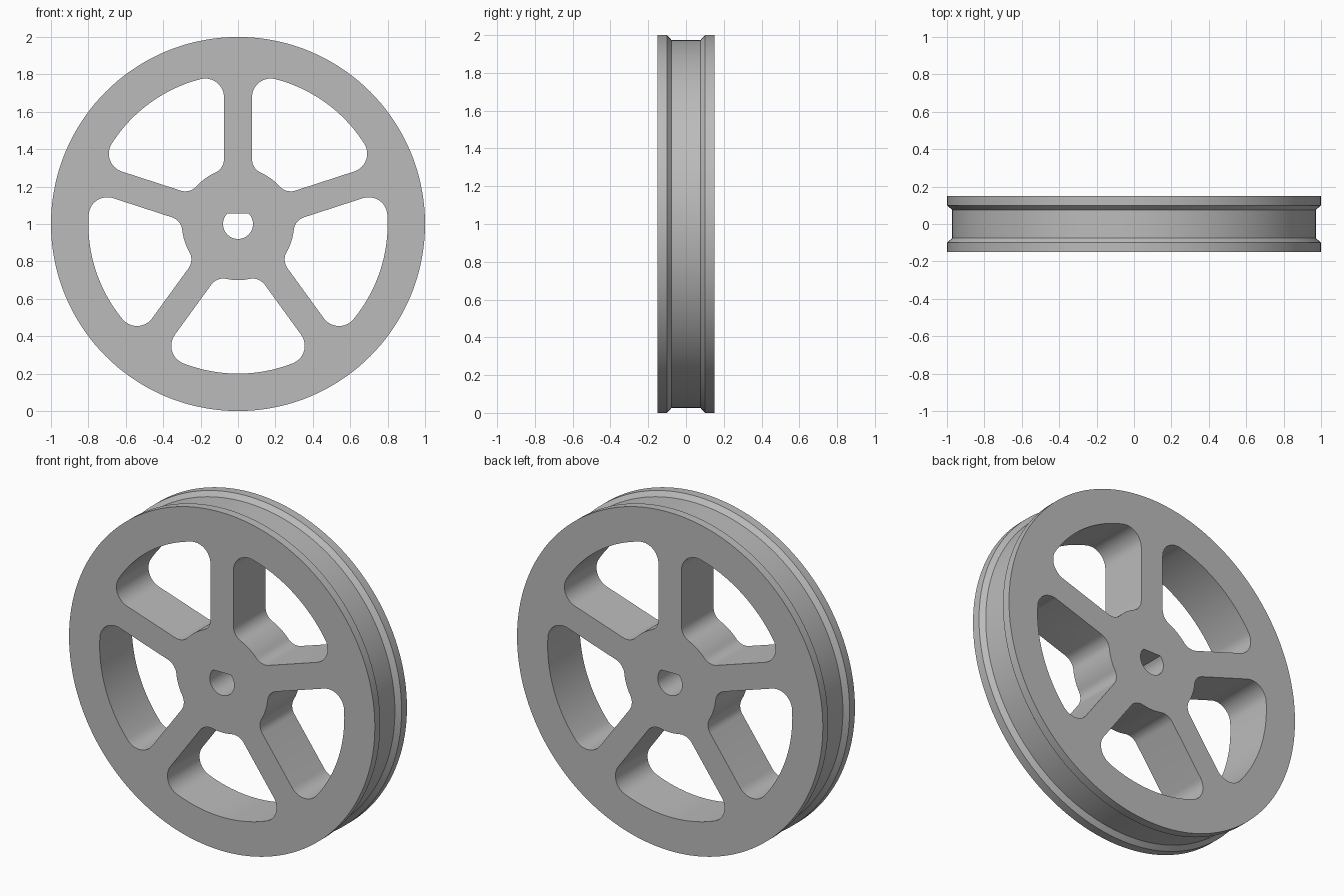
import bpy, bmesh
from math import sin, cos, asin, radians, pi

HALF = 0.15       # half width of the wheel
HUB, RIM = 0.30, 0.80
SPOKE = 0.075     # half width of a spoke
FIL_OUT, FIL_IN = 0.10, 0.08

cube = bpy.data.objects.get("Cube")
if cube:
    bpy.data.objects.remove(cube, do_unlink=True)


def arc(cx, cz, r, a0, a1, n):
    return [(cx + r * cos(a0 + (a1 - a0) * i / n),
             cz + r * sin(a0 + (a1 - a0) * i / n)) for i in range(n + 1)]


def loft(name, rings):
    """Closed solid from (y, outline) rings, capped at both ends."""
    bm = bmesh.new()
    loops = [[bm.verts.new((x, y, z + 1)) for x, z in pts] for y, pts in rings]
    for a, b in zip(loops, loops[1:]):
        n = len(a)
        for i in range(n):
            j = (i + 1) % n
            bm.faces.new((a[i], a[j], b[j], b[i]))
    bm.faces.new(loops[0])
    bm.faces.new(loops[-1])
    bmesh.ops.recalc_face_normals(bm, faces=bm.faces)
    mesh = bpy.data.meshes.new(name)
    bm.to_mesh(mesh)
    bm.free()
    obj = bpy.data.objects.new(name, mesh)
    bpy.context.collection.objects.link(obj)
    return obj


def prism(name, pts):
    return loft(name, [(-HALF - 0.1, pts), (HALF + 0.1, pts)])


def window_outline(mid):
    """Rounded opening between two spokes, centred on the angle mid."""
    half = radians(36)
    ro, ri = RIM - FIL_OUT, HUB + FIL_IN
    a = half - asin((SPOKE + FIL_OUT) / ro)
    b = half - asin((SPOKE + FIL_IN) / ri)
    side = half + pi / 2
    upper = arc(0, 0, RIM, 0, a, 12)
    upper += arc(ro * cos(a), ro * sin(a), FIL_OUT, a, side, 12)[1:]
    upper += arc(ri * cos(b), ri * sin(b), FIL_IN, side, b + pi, 10)
    upper += arc(0, 0, HUB, b, 0, 4)[1:]
    pts = upper + [(x, -z) for x, z in upper[-2:0:-1]]
    return [(x * cos(mid) - z * sin(mid), x * sin(mid) + z * cos(mid))
            for x, z in pts]


# Wheel body with a grooved rim
profile = [(-HALF, 1), (-0.10, 1), (-0.076, 0.973),
           (0.076, 0.973), (0.10, 1), (HALF, 1)]
wheel = loft("spoked_wheel",
             [(y, arc(0, 0, r, 0, 2 * pi, 144)[:-1]) for y, r in profile])

# Five openings and the D-shaped axle hole
cutters = [prism("window_cutter", window_outline(radians(54 + 72 * k)))
           for k in range(5)]
flat = asin(0.055 / 0.08)
cutters.append(prism("axle_cutter", arc(0, 0, 0.08, pi - flat, 2 * pi + flat, 32)))

bpy.context.view_layer.objects.active = wheel
for cutter in cutters:
    mod = wheel.modifiers.new("cut", 'BOOLEAN')
    mod.operation = 'DIFFERENCE'
    mod.solver = 'EXACT'
    mod.object = cutter
    bpy.ops.object.modifier_apply(modifier=mod.name)
    bpy.data.objects.remove(cutter, do_unlink=True)

# Single grey material
grey = bpy.data.materials.new("plain_grey")
grey.use_nodes = True
colour = (0.5, 0.5, 0.5, 1)
grey.diffuse_color = colour
grey.node_tree.nodes["Principled BSDF"].inputs["Base Color"].default_value = colour
wheel.data.materials.clear()
wheel.data.materials.append(grey)

bpy.ops.object.select_all(action='DESELECT')
wheel.select_set(True)
bpy.ops.object.shade_smooth_by_angle(angle=radians(30))
